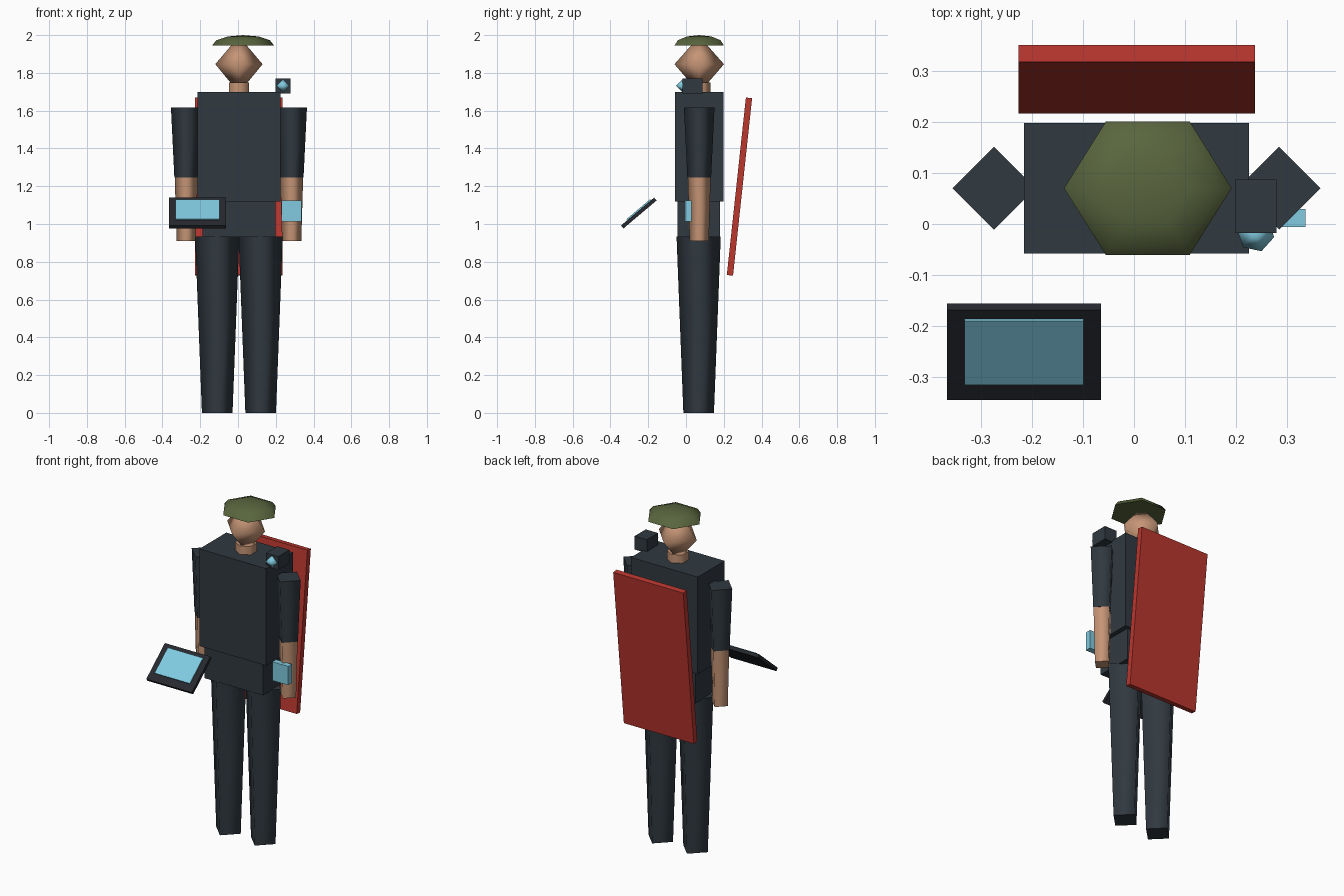
import bpy, bmesh
from math import sin, cos, pi, radians
from mathutils import Matrix

cube = bpy.data.objects.get("Cube")
if cube:
    bpy.data.objects.remove(cube, do_unlink=True)


def material(name, rgb):
    mat = bpy.data.materials.new(name)
    mat.use_nodes = True
    mat.diffuse_color = (*rgb, 1)
    bsdf = mat.node_tree.nodes["Principled BSDF"]
    bsdf.inputs["Base Color"].default_value = (*rgb, 1)
    bsdf.inputs["Roughness"].default_value = 0.8
    return mat


CLOTH = material("dark slate cloth", (0.030, 0.041, 0.052))
DEVICE = material("black casing", (0.019, 0.022, 0.028))
SKIN = material("tan skin", (0.56, 0.30, 0.18))
OLIVE = material("olive felt", (0.10, 0.13, 0.048))
RED = material("red panel", (0.50, 0.038, 0.028))
BLUE = material("pale blue glass", (0.22, 0.60, 0.75))

CX, CY = 0.005, 0.07  # axis of the body


def finish(name, bm, mat, loc):
    bmesh.ops.recalc_face_normals(bm, faces=bm.faces)
    mesh = bpy.data.meshes.new(name)
    bm.to_mesh(mesh)
    bm.free()
    mesh.materials.append(mat)
    obj = bpy.data.objects.new(name, mesh)
    obj.location = loc
    bpy.context.collection.objects.link(obj)
    return obj


def box(name, mat, loc, size, tilt=0):
    bm = bmesh.new()
    bmesh.ops.create_cube(bm, size=1, matrix=Matrix.Diagonal((*size, 1)))
    obj = finish(name, bm, mat, loc)
    obj.rotation_euler.x = tilt
    return obj


def turned(name, mat, loc, profile, sides, phase=0, depth=1):
    """Turn (radius, height) pairs about z; smooth sides, crisp flat caps."""
    bm = bmesh.new()
    rings = []
    for r, z in profile:
        count = sides if r else 1
        angles = [phase + 2 * pi * i / sides for i in range(count)]
        rings.append([bm.verts.new((r * cos(a), depth * r * sin(a), z)) for a in angles])
    for low, high in zip(rings, rings[1:]):
        for i in range(sides):
            j = (i + 1) % sides
            corners = [low[i % len(low)], low[j % len(low)],
                       high[j % len(high)], high[i % len(high)]]
            bm.faces.new(list(dict.fromkeys(corners))).smooth = True
    for ring in (rings[0], rings[-1]):
        if len(ring) > 1:
            cap = bm.faces.new(ring)
            for edge in cap.edges:
                edge.smooth = False
    return finish(name, bm, mat, loc)


# Trunk
box("torso", CLOTH, (CX, CY, 1.41), (0.441, 0.255, 0.58))
box("hips", CLOTH, (CX, CY - 0.003, 1.03), (0.386, 0.225, 0.2))

# Limbs, four-sided and tapered
for side, s in (("left", 1), ("right", -1)):
    turned(side + "_leg", CLOTH, (CX + s * 0.115, CY - 0.003, 0),
           [(0.081, 0), (0.117, 0.935)], 4)
    arm = (CX + s * 0.279, CY, 0)
    turned(side + "_sleeve", CLOTH, arm, [(0.063, 1.247), (0.081, 1.618)], 4)
    turned(side + "_forearm", SKIN, arm, [(0.051, 0.91), (0.061, 1.25)], 4)

# Neck, head and cap
turned("neck", SKIN, (CX, CY, 0), [(0.06, 1.68), (0.06, 1.75)], 6, pi / 2)
turned("head", SKIN, (CX, CY, 1.846),
       [(0, -0.152), (0.125, 0), (0, 0.148)], 4, depth=1.05)
dome = [(0.164 * cos(radians(a)), 0.055 * sin(radians(a))) for a in (0, 30, 60)]
turned("cap", OLIVE, (CX + 0.022, CY, 1.945), dome + [(0, 0.055)], 6, depth=0.92)

# Back panel
box("back_panel", RED, (CX, 0.283, 1.198), (0.463, 0.033, 0.945), -0.107)

# Shoulder unit with its lens
box("shoulder_unit", CLOTH, (0.238, 0.035, 1.731), (0.081, 0.105, 0.08))
turned("shoulder_lens", BLUE, (0.238, -0.018, 1.732),
       [(0, -0.034), (0.037, 0), (0, 0.034)], 6, radians(-72))

# Wrist display
box("wrist_display", BLUE, (0.283, 0.012, 1.069), (0.105, 0.035, 0.112))

# Floating tablet
box("tablet", DEVICE, (-0.215, -0.25, 1.058), (0.301, 0.23, 0.02), 0.7)
box("tablet_screen", BLUE, (-0.215, -0.25, 1.075), (0.233, 0.163, 0.008), 0.7)
